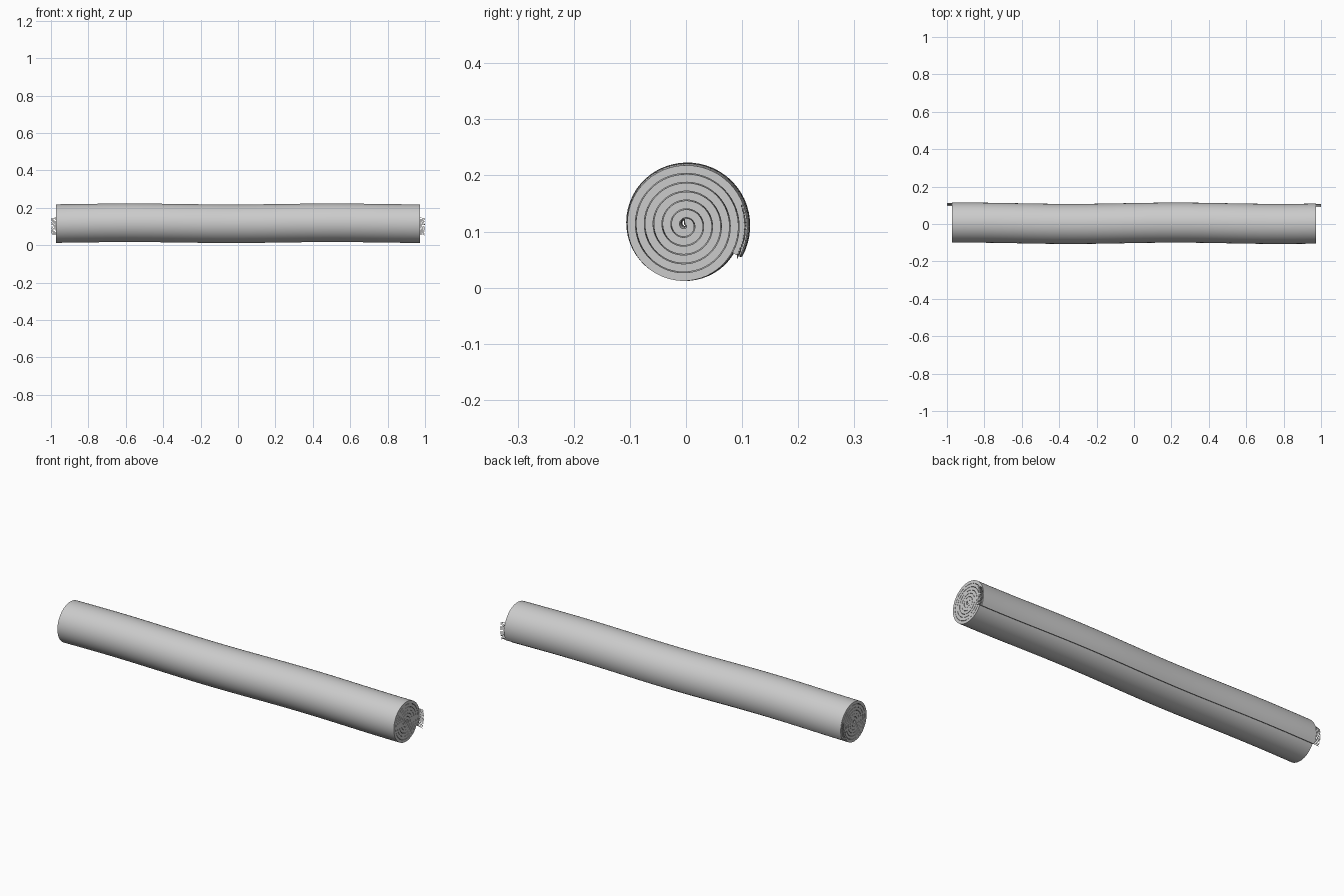
import bpy, bmesh, math, random

if "Cube" in bpy.data.objects:
    bpy.data.objects.remove(bpy.data.objects["Cube"])

random.seed(4)
CZ, HALF = 0.1135, 0.973
R_OUT, TURNS, THICK = 0.105, 6.35, 0.0145
A_END = math.radians(-30)
PITCH = 0.0158


def wobble(x):
    # slight sag and sway along the roll
    return 0.0035 * math.cos(5.6 * (x + 0.9)), 0.0025 * math.sin(5.8 * (x + 0.85))


def spiral(t):
    # t in turns, measured inward from the free outer edge
    a = A_END + t * 2 * math.pi
    return a, max(R_OUT - PITCH * t, 0.002)


def make(name, bm, angle=40):
    bmesh.ops.recalc_face_normals(bm, faces=bm.faces)
    me = bpy.data.meshes.new(name)
    bm.to_mesh(me)
    bm.free()
    ob = bpy.data.objects.new(name, me)
    bpy.context.collection.objects.link(ob)
    ob.select_set(True)
    bpy.context.view_layer.objects.active = ob
    bpy.ops.object.shade_smooth_by_angle(angle=math.radians(angle))
    ob.select_set(False)
    return ob


# rolled carpet: a thick spiral strip swept along x
bm = bmesh.new()
N, NX = 340, 28
outer, inner = [], []
for i in range(N + 1):
    a, r = spiral(TURNS * i / N)
    for lst, off in ((outer, THICK / 2), (inner, -THICK / 2)):
        rr = max(r + off, 0.0005)
        lst.append((rr * math.cos(a), rr * math.sin(a)))
loop = outer + inner[::-1]
rows = []
for k in range(NX + 1):
    x = -HALF + 2 * HALF * k / NX
    dy, dz = wobble(x)
    rows.append([bm.verts.new((x, y + dy, CZ + z + dz)) for y, z in loop])
L = len(loop)
for p, q in zip(rows, rows[1:]):
    for i in range(L):
        j = (i + 1) % L
        bm.faces.new((p[i], p[j], q[j], q[i]))
for row in (rows[0], rows[-1]):
    for i in range(N):
        bm.faces.new((row[i], row[i + 1], row[L - 2 - i], row[L - 1 - i]))
make("carpet_roll", bm)

# fringe: short thin threads at both ends of the free outer edge
for side, name in ((-1, "fringe_left"), (1, "fringe_right")):
    bm = bmesh.new()
    for i in range(16):
        a = A_END + math.radians(1 + i * 3.2)
        r = R_OUT + 0.002
        droop = random.uniform(0.002, 0.007)
        rings = []
        for s in range(4):
            f = s / 3
            x = side * (HALF - 0.004 + 0.031 * f)
            dy, dz = wobble(side * HALF)
            y = r * math.cos(a) + dy
            z = CZ + r * math.sin(a) + dz - droop * f * f
            w = 0.0016 * (1 - 0.3 * f)
            rings.append([bm.verts.new((x, y + w * math.cos(q * math.pi / 3),
                                        z + w * math.sin(q * math.pi / 3))) for q in range(6)])
        for p, q in zip(rings, rings[1:]):
            for m in range(6):
                n = (m + 1) % 6
                bm.faces.new((p[m], p[n], q[n], q[m]))
        bm.faces.new(rings[0])
        bm.faces.new(rings[-1])
    make(name, bm)
